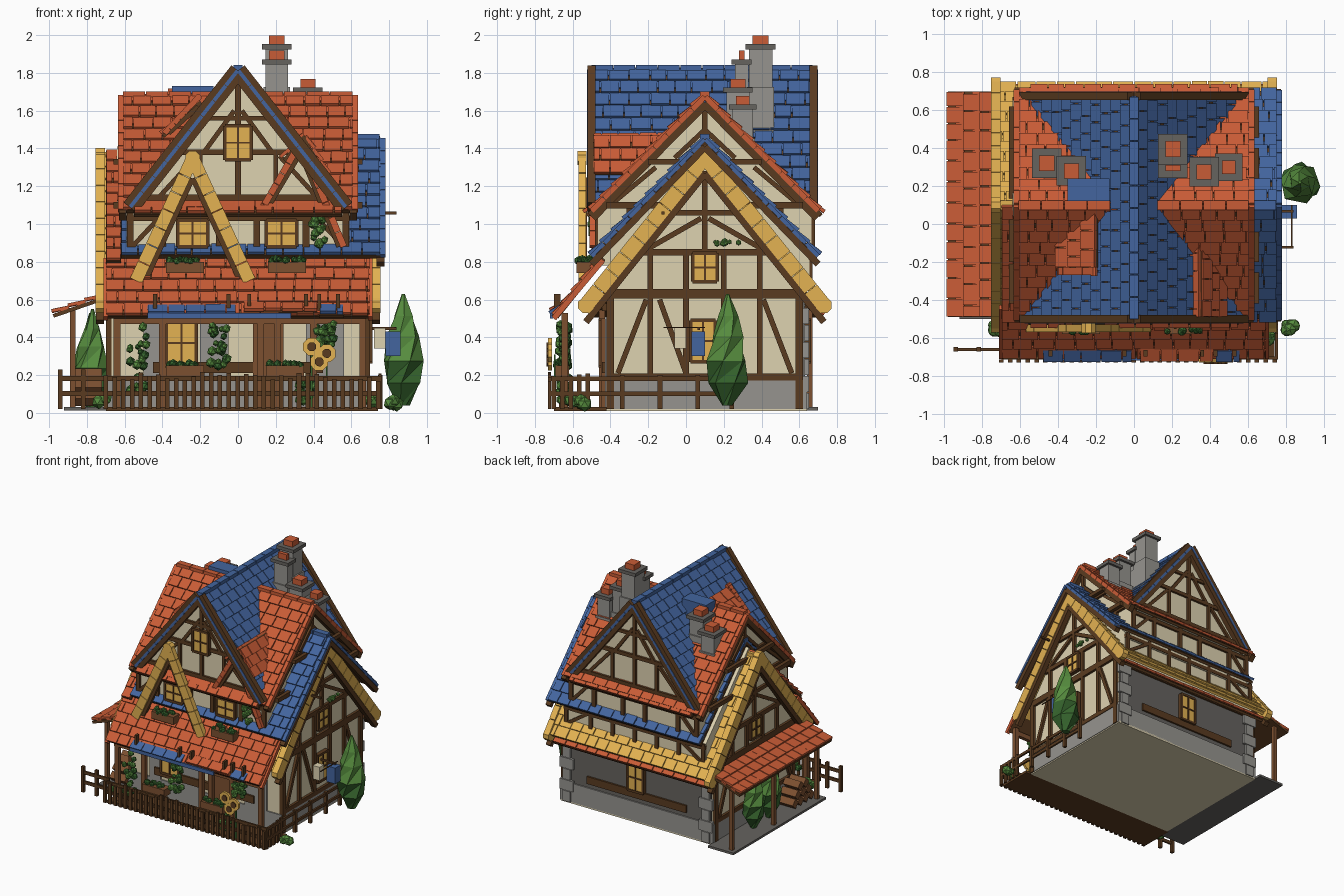
import bpy, bmesh, math, random
from mathutils import Vector as V, Matrix as M
random.seed(4)
if "Cube" in bpy.data.objects:
    bpy.data.objects.remove(bpy.data.objects["Cube"])

def material(name, code):
    rgb = [int(code[i:i + 2], 16) / 255 for i in (0, 2, 4)]
    col = [((c + .055) / 1.055) ** 2.4 for c in rgb] + [1]
    m = bpy.data.materials.new(name)
    m.use_nodes = True
    m.diffuse_color = col
    m.node_tree.nodes["Principled BSDF"].inputs["Base Color"].default_value = col
    return m

RED, BLUE, YEL, CREAM, DARK, WOOD, STONE, GREEN, LEAF, SLAB = [material(*p.split(":")) for p in (
    "red tile:C95C36", "blue tile:43659F", "yellow:E3B252", "cream plaster:DED2B0", "dark timber:5A3B20",
    "light timber:7C5030", "stone:96948F", "dark green:37662E", "leaf green:568C3E", "dark stone:66635F")]

def finish(bm, name, *mats):
    me = bpy.data.meshes.new(name)
    bm.to_mesh(me)
    bm.free()
    for m in mats:
        me.materials.append(m)
    bpy.context.collection.objects.link(bpy.data.objects.new(name, me))

def shape(name, mat, boxes=(), bars=()):
    """Boxes are (x0, x1, y0, y1, z0, z1); bars are (start, end, width, depth, depth direction)."""
    bm = bmesh.new()
    for x0, x1, y0, y1, z0, z1 in boxes:
        m = M.Translation(V((x0 + x1, y0 + y1, z0 + z1)) / 2) @ M.Diagonal((x1 - x0, y1 - y0, z1 - z0, 1))
        bmesh.ops.create_cube(bm, size=1, matrix=m)
    for a, b, w, d, out in bars:
        v, out = V(b) - V(a), V(out)
        t = v.normalized()
        out = (out - t * out.dot(t)).normalized()
        m = M((v, out * d, t.cross(out) * w)).transposed().to_4x4()
        m.translation = (V(a) + V(b)) / 2
        bmesh.ops.create_cube(bm, size=1, matrix=m)
    finish(bm, name, mat)

def prism(name, mat, pts, axis, a0, a1):
    """Extrude a profile along x or y."""
    P = lambda a, p, z: (a, p, z) if axis == "x" else (p, a, z)
    bm = bmesh.new()
    rings = [[bm.verts.new(P(a, p, z)) for p, z in pts] for a in (a0, a1)]
    for r in rings:
        bm.faces.new(r)
    for i in range(len(pts)):
        bm.faces.new((rings[0][i - 1], rings[0][i], rings[1][i], rings[1][i - 1]))
    bmesh.ops.recalc_face_normals(bm, faces=bm.faces)
    finish(bm, name, mat)

def knob(name, mat, p, z, r, axis, a0, a1):
    pts = [(p + r * math.cos(k * math.pi / 4 + .39), z + r * math.sin(k * math.pi / 4 + .39)) for k in range(8)]
    prism(name, mat, pts, axis, a0, a1)

def slope(name, mat, e0, e1, top, under=DARK, row=.085, tile=.1):
    """Tiled roof plane; top lies straight up the slope from e0."""
    e0, v = V(e0), V(top) - V(e0)
    u = V(e1) - e0
    n = u.cross(v).normalized()
    n *= math.copysign(1, n.z)
    shape(name + "_underlay", under, bars=[(e0 + v / 2 - n * .007, e0 + u + v / 2 - n * .007, v.length, .02, n)])
    rows, ud, tiles = max(1, round(v.length / row)), u.normalized(), []
    step = v / rows
    for i in range(rows):
        x = -tile / 2 * (i % 2)
        mid = e0 + step * (i + .75) + n * .006
        tiles.append((mid, mid + u, step.length * .5, .012, n))
        while x < u.length - .01:
            tw = tile * random.uniform(.85, 1.15)
            lo, hi = max(x, 0), min(x + tw, u.length)
            if hi - lo > .012:
                p = e0 + ud * (lo + hi) / 2 + step * i + n * random.uniform(0, .004)
                tiles.append((p + n * .018, p + step * 1.02 + n * .006, hi - lo - .006, .018, n))
            x += tw
    shape(name + "_tiles", mat, bars=tiles)

def gable_roof(name, axis, c, ridge, half, eave, a0, a1, mat, ends=(0, 1), w=.022, lift=0, under=DARK):
    P = lambda a, s, z: V((a, c + s, z) if axis == "x" else (c + s, a, z))
    out, barge, trim = P(1, 0, 0) - P(0, 0, 0), [], []
    for s, side in ((-half, "near"), (half, "far")):
        slope(name + "_" + side, mat, P(a0, s, eave), P(a1, s, eave), P(a0, 0, ridge), under)
        for a in [(a0, a1)[e] for e in ends]:
            lo, hi, k = P(a, s, eave), P(a, 0, ridge), 9
            barge += [(lo.lerp(hi, i / k), lo.lerp(hi, (i + .97) / k), w, .05, out) for i in range(k)]
            drop = V((0, 0, w * .8 + .025 - lift))
            trim.append((lo - drop, hi - drop, .036 + lift * 1.4, .042, out))
    shape(name + "_bargeboards", mat, bars=barge)
    shape(name + "_barge_trim", DARK, bars=trim)
    k, z = round((a1 - a0) / .12), ridge + .012
    at = lambda i: P(a0 + (a1 - a0) * i / k, 0, z)
    shape(name + "_ridge_caps", mat, bars=[(at(i), at(i + .96), .05, .03, (0, 0, 1)) for i in range(k)])

# Walls and floors
shape("house_floor", CREAM, [(-.69, .69, -.42, .64, .01, .03)])
shape("lean_to_floor", SLAB, [(-.92, -.69, -.5, .7, .012, .03)])
shape("porch_floor", DARK, [(-.7, .74, -.7, -.42, .01, .03)])
prism("lower_walls", CREAM, [(-.42, .02), (.62, .02), (.62, .64), (.1, 1.3), (-.42, .64)], "x", -.68, .68)
prism("middle_walls", CREAM, [(-.4, .66), (.655, .66), (.655, .83), (.1, 1.41), (-.4, .88)], "x", -.64, .64)
prism("upper_walls", CREAM, [(-.465, .78), (.665, .78), (.665, 1.06), (.1, 1.63), (-.465, 1.06)], "x", -.59, .59)
prism("cross_gable_walls", CREAM, [(-.52, 1.09), (.52, 1.09), (0, 1.78)], "y", -.46, .655)
shape("rear_wall", SLAB, [(-.67, .67, .61, .63, .02, .6)])
shape("stone_piers", STONE, [(x0, x1, -.43, -.41, .02, .5) for x0, x1 in ((-.5, -.4), (-.2, -.05), (.36, .56))])
shape("plinth", STONE, [(-.695, .695, -.43, .64, .02, .175)])
shape("corner_stones", STONE, [(s * .63 - r, s * .63 + r, .6, .65, .02 + i * .09, .105 + i * .09)
                               for s in (-1, 1) for i in range(6) for r in [.035 + .025 * (i % 2)]])

# Roofs
gable_roof("lower_roof", "x", .1, 1.355, .63, .57, -.73, .73, YEL, w=.08, under=YEL)
for x in (-.73, .73):
    for y, z in ((.1, 1.36), (-.53, .57), (.73, .57)):
        knob("lower_roof_knob", YEL, y, z, .045, "x", x - .025, x + .025)
gable_roof("middle_roof", "x", .1, 1.45, .6, .83, -.62, .755, BLUE, ends=(1,))
gable_roof("upper_roof", "x", .1, 1.675, .6, 1.07, -.61, .61, RED, w=.028, lift=.015)
gable_roof("cross_roof", "y", 0, 1.815, .57, 1.09, -.5, .675, BLUE, w=.02, lift=.038)
for name, mat, x0, x1, y0, z0, y1, z1 in (
        ("left_front_verge", RED, -.7, -.62, -.5, .8, .1, 1.38), ("porch_roof", RED, -.7, .7, -.69, .51, -.44, .82),
        ("front_pent", RED, -.55, .55, -.53, 1.05, -.45, 1.12), ("rear_pent", RED, -.55, .55, .72, 1.05, .64, 1.12),
        ("porch_blue_patch", BLUE, -.48, -.01, -.71, .515, -.66, .56),
        ("porch_red_patch", RED, .03, .42, -.71, .53, -.65, .575),
        ("porch_blue_end", BLUE, .43, .56, -.71, .515, -.66, .56), ("rear_eave", RED, -.7, .7, .72, .51, .64, .58)):
    slope(name, mat, (x0, y0, z0), (x1, y0, z0), (x0, y1, z1))
slope("lean_to_roof", RED, (-.98, -.49, .52), (-.98, .7, .52), (-.72, -.49, .61))
shape("porch_bargeboards", RED, bars=[((x, -.7, .5), (x, -.44, .81), .03, .025, (1, 0, 0)) for x in (-.7, .7)])
shape("porch_blue_fascia", BLUE, [(-.48, .28, -.72, -.705, .5, .53)])
shape("porch_roof_brackets", DARK, [(x, x + .02, -.7, -.665, .52, .63) for x in (-.45, -.06, .05, .35, .42, .52)])

# Front dormers and decorative gables
slope("left_dormer_roof", RED, (-.4, -.23, 1.47), (-.4, .1, 1.47), (-.2, -.23, 1.65))
slope("right_dormer_left", RED, (.24, -.49, 1.34), (.24, 0, 1.34), (.35, -.49, 1.47))
slope("right_dormer_right", RED, (.47, -.49, 1.26), (.47, -.1, 1.26), (.35, -.49, 1.46))
shape("blue_saddle", BLUE, [(-.35, -.13, .12, .24, 1.55, 1.73)])
for name, mat, ax, az, y, w, legs in (
        ("yellow_gable_frame", YEL, -.24, 1.35, -.55, .068, ((-.54, .7), (.06, .7))),
        ("right_dormer_frame", RED, .33, 1.43, -.49, .035, ((.11, 1.05), (.56, .88))),
        ("left_dormer_frame", RED, -.21, 1.67, -.25, .03, ((-.39, 1.48),))):
    main, trim, top = [], [], V((ax, y, az))
    for x, z in legs:
        foot, s = V((x, y, z)), V((math.copysign(w * .75, ax - x), .012, 0))
        main += [(foot.lerp(top, i / 7), foot.lerp(top, (i + .97) / 7), w, .04, (0, 1, 0)) for i in range(7)]
        trim.append((foot + s, top + s - V((s.x, 0, w * 1.6)), .025, .03, (0, 1, 0)))
    shape(name, mat, bars=main)
    knob(name + "_knob", mat, ax, az, w * .6, "y", y - .024, y + .024)
    shape(name + "_trim", DARK, bars=trim)

# Timber framing; each bar is (across, z, across, z, width)
gable_bars = [(-.44, .63, .64, .63, .05), (-.4, .19, .6, .19, .035), (-.25, .85, .45, .85, .035),
              (-.09, 1.06, .29, 1.06, .03), (.1, .85, .1, 1.28, .03), (-.4, .02, -.4, .64, .04),
              (.6, .02, .6, .64, .04), (-.36, .21, -.21, .6, .028), (.56, .21, .41, .6, .028),
              (-.14, .6, 0, .21, .028), (-.2, .87, .08, 1.03, .028), (.4, .87, .12, 1.03, .028)]
gable_bars += [(y, .19, y, .85, .03) for y in (-.19, 0, .2, .39)]
upper_bars = [(-.42, 1.1, .62, 1.1, .035), (-.2, 1.33, .4, 1.33, .03), (.1, 1.33, .1, 1.6, .03)]
front_bars = [(-.52, 1.14, .52, 1.14, .03), (-.34, 1.38, .34, 1.38, .03), (-.2, 1.56, .2, 1.56, .025),
              (0, 1.12, 0, 1.78, .03)]
storey_bars = [(x, .84, x, 1.06, .035) for x in (-.57, -.4, -.1, .1, .36, .57)] + [(-.59, 1.03, .59, 1.03, .03)]
rear_bars = [(x, .66, x, .83, .03) for x in (-.62, -.4, -.2, 0, .2, .4, .62)] + [(-.64, .8, .64, .8, .03)]
for s in (-1, 1):
    upper_bars += [(.1 + s * .5, 1.1, .1 + s * .26, 1.3, .025), (.1 + s * .16, 1.35, .1, 1.5, .025),
                   (.1 + s * .4, .9, .1 + s * .4, 1.1, .03)]
    front_bars += [(s * .2, 1.12, s * .2, 1.38, .025), (s * .42, 1.14, s * .22, 1.36, .025),
                   (s * .18, 1.38, s * .02, 1.6, .025)]
    storey_bars.append((s * .56, .88, s * .42, 1.03, .025))
    rear_bars.append((s * .6, .68, s * .42, .8, .025))
ground_bars = [(-.45, .24, .45, .24, .06), (-.66, .56, .66, .56, .04)]
shape("side_timbers", DARK, bars=[((s * p, a, z), (s * p, b, z2), w, .03, (1, 0, 0)) for s in (-1, 1)
      for group, p in ((gable_bars, .685), (upper_bars, .595), (upper_bars[:2], .645)) for a, z, b, z2, w in group])
shape("front_and_rear_timbers", DARK, bars=[((a, y, z), (b, y, z2), w, .03, (0, 1, 0)) for group, ys in (
    (front_bars, (-.463, .658)), (storey_bars, (-.468, .668)), (ground_bars, (-.43, .63)), (rear_bars, (.655,)))
    for y in ys for a, z, b, z2, w in group])

# Windows with glazing bars
for i, (c, w, h, ax) in enumerate((
        ((0, -.465, 1.43), .07, .09, 0), ((.23, -.47, .95), .08, .07, 0), ((-.24, -.47, .95), .08, .07, 0),
        ((-.3, -.435, .37), .08, .12, 0), ((0, .635, .38), .07, .11, 0), ((.685, .1, .77), .065, .075, 1),
        ((.685, .09, .38), .065, .11, 1), ((-.685, .1, .77), .065, .075, 1))):
    n, t, c, up = V((ax, 1 - ax, 0)), V((1 - ax, ax, 0)), V(c), V((0, 0, h))
    shape(f"window_{i + 1}_glass", YEL, bars=[(c - up, c + up, w * 2, .04, n)])
    shape(f"window_{i + 1}_frame", DARK, bars=[b for k, q in ((-1, .018), (0, .01), (1, .018)) for b in (
        (c + t * w * k - up, c + t * w * k + up, q, .055, n), (c + up * k - t * w, c + up * k + t * w, q, .055, n))])
shape("front_door", WOOD, [(.08, .24, -.45, -.42, .03, .5)])

# Chimneys: x, y, half width, half depth, bottom, top
for i, (x, y, a, b, z0, z1) in enumerate((
        (.205, .395, .06, .062, 1.4, 1.94), (.205, .295, .06, .035, 1.4, 1.86), (.37, .275, .06, .06, 1.2, 1.71),
        (.5, .3, .055, .055, 1.2, 1.62), (-.46, .32, .06, .06, 1.2, 1.58), (-.33, .28, .06, .06, 1.3, 1.66))):
    stack = lambda g, lo, hi: (x - a - g, x + a + g, y - b - g, y + b + g, lo, hi)
    shape(f"chimney_{i + 1}", STONE, [stack(0, z0, z1), stack(.01, z0, z0 + (z1 - z0) * .6)])
    shape(f"chimney_{i + 1}_cap", SLAB, [stack(.018, z1 - .015, z1 + .012)])
    shape(f"chimney_{i + 1}_pot", RED, [stack(-.02, z1, z1 + .058)])

# Porch, lean-to posts, logs and fences
shape("posts", WOOD, [(x - .018, x + .018, -.66, -.625, .02, .53) for x in (-.64, -.4, .12, .21, .4, .66)] +
      [(-.89, -.86, y, y + .03, .03, .55) for y in (-.46, .1, .64)] + [(-.66, .66, -.66, -.63, .47, .51)])
tall = lambda: random.uniform(.17, .22)
fence = [(x - .012, x + .012, -.73, -.715, .02, tall()) for x in [-.7 + i * .0465 for i in range(32)]]
fence += [(.745, .76, y - .012, y + .012, .02, tall()) for y in [-.7 + i * .045 for i in range(5)]]
fence += [(x - .012, x + .012, -.672, -.648, .02, .23) for x in (-.94, -.82)]
fence += [(.74, .765, y, y + .025, .02, .2) for y in (-.35, -.15, .05, .23)]
for z in (.09, .17):
    fence += [(-.7, .76, -.715, -.7, z, z + .025), (.745, .76, -.71, .25, z, z + .022),
              (-.95, -.7, -.67, -.655, z, z + .025)]
shape("fence", DARK, fence)
shape("log_pile", WOOD, bars=[((-.86, y, z), (-.72, y, z), .055, .055, (0, 1, 1)) for r in range(3)
      for i in range(4 - r) for y, z in [(-.4 + i * .07 + r * .035, .075 + r * .06)]])

# Faceted trees, lighter on upward faces
for i, (x, y, r, z0, z1) in enumerate(((.875, .22, .11, .04, .63), (-.78, .24, .09, .03, .53),
                                      (-.77, .02, .09, .03, .55))):
    bm = bmesh.new()
    rings = [[bm.verts.new((x + r * k * q * math.cos(t), y + r * k * q * math.sin(t), z0 + (z1 - z0) * f))
              for t, q in ((math.tau * (j + f * 2) / 6, random.uniform(.85, 1.1)) for j in range(6))]
             for f, k in ((0, .3), (.2, .95), (.4, 1), (.62, .8), (.8, .5), (1, .08))]
    bm.faces.new(rings[0])
    bm.faces.new(rings[-1])
    for a, b in zip(rings, rings[1:]):
        for j in range(6):
            bm.faces.new((a[j], a[j - 1], b[j]))
            bm.faces.new((a[j - 1], b[j - 1], b[j]))
    bmesh.ops.recalc_face_normals(bm, faces=bm.faces)
    for f in bm.faces:
        f.material_index = int(f.calc_center_median().z > z0 + (z1 - z0) * .45)
    finish(bm, f"tree_{i + 1}", GREEN, LEAF)

# Vines, bushes and planters as leaf clusters
def foliage(name, mat, lo, hi, count, r):
    bm = bmesh.new()
    for _ in range(count):
        p = M.Translation([random.uniform(a, b) for a, b in zip(lo, hi)])
        bmesh.ops.create_icosphere(bm, subdivisions=1, radius=r * random.uniform(.7, 1.2), matrix=p)
    finish(bm, name, mat)

for i, (x, z0, z1) in enumerate(((-.53, .1, .47), (-.1, .22, .47), (.46, .36, .47), (.36, .06, .2))):
    foliage(f"vine_{i + 1}", GREEN, (x - .045, -.66, z0), (x + .045, -.62, z1), 12, .024)
    foliage(f"vine_{i + 1}_light", LEAF, (x - .045, -.67, z0), (x + .045, -.64, z1), 14, .024)
foliage("upper_vine", LEAF, (.39, -.5, .88), (.46, -.48, 1.04), 14, .025)
for i, (x, y, z) in enumerate(((.82, -.54, .045), (-.72, -.55, .06), (.7, -.6, .06))):
    foliage(f"bush_{i + 1}", LEAF, (x - .03, y - .02, z - .01), (x + .03, y + .02, z + .02), 5, .035)
for i, (x, y, z) in enumerate(((-.28, -.54, .77), (.26, -.54, .77), (-.28, -.66, .22), (.25, -.66, .22))):
    shape(f"planter_{i + 1}", WOOD, [(x - .1, x + .1, y - .04, y + .04, z - .03, z + .03)])
    foliage(f"planter_{i + 1}_leaves", GREEN, (x - .09, y - .03, z + .03), (x + .09, y + .03, z + .045), 14, .02)
foliage("gable_flowers", LEAF, (.7, .12, .89), (.72, .34, .91), 10, .015)

# Sunflowers and signs
for i, (x, z) in enumerate(((.39, .35), (.47, .315), (.43, .27))):
    knob(f"sunflower_{i + 1}_petals", YEL, x, z, .05, "y", -.73, -.71)
    knob(f"sunflower_{i + 1}_centre", DARK, x, z, .025, "y", -.738, -.72)
shape("sunflower_stems", GREEN, [(x, x + .01, -.7, -.69, .02, .31) for x in (.385, .465)])
shape("blue_sign", BLUE, [(.78, .86, .03, .1, .3, .43)])
shape("cream_sign", CREAM, [(.72, .78, -.06, 0, .34, .45)])
shape("sign_brackets", DARK, [(.7, .84, .06, .075, .44, .455), (.7, .84, -.13, -.115, 1.05, 1.065),
                              (.828, .836, -.12, .1, .45, .456)])
